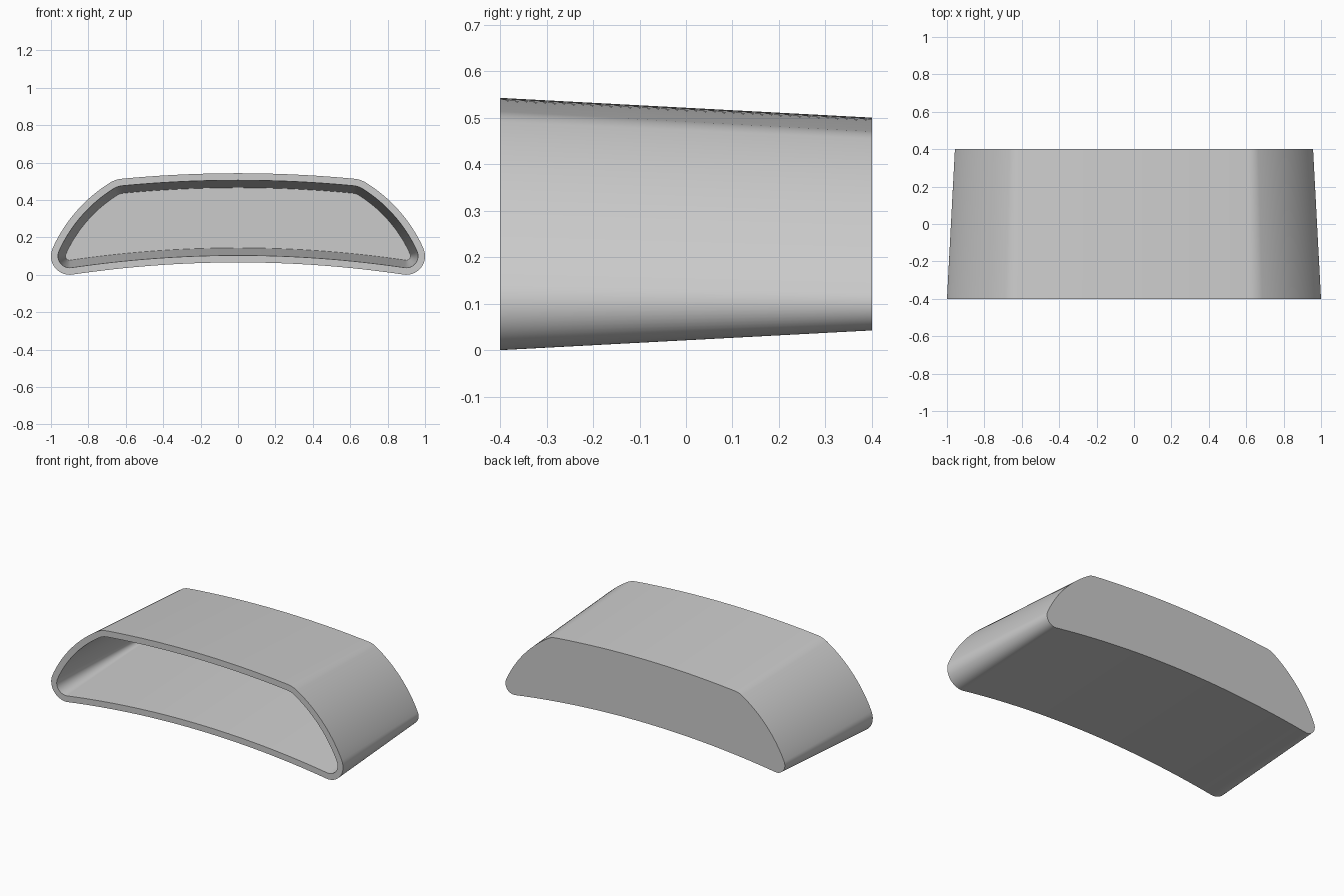
import bpy
import bmesh
from math import atan2, cos, sin, hypot, pi, radians

cube = bpy.data.objects.get("Cube")
if cube:
    bpy.data.objects.remove(cube, do_unlink=True)

# Arc centres of the right half of the cross-section (x, z)
CROWN = (0.0, -5.99)      # shared by the top and bottom arcs
SHOULDER = (0.607, 0.364)
FLANK = (0.262, -0.187)
TOE = (0.9, 0.1)
R_SHOULDER, R_FLANK, R_TOE = 0.15, 0.8, 0.1
WALL, DRAFT = 0.0375, 0.0425


def angle(a, b):
    return atan2(b[1] - a[1], b[0] - a[0])


def dist(a, b):
    return hypot(b[0] - a[0], b[1] - a[1])


def arc(centre, radius, start, end, steps):
    return [(centre[0] + radius * cos(start + (end - start) * i / steps),
             centre[1] + radius * sin(start + (end - start) * i / steps))
            for i in range(steps)]


def section(inset):
    """Closed tangent-arc outline, moved inwards by inset."""
    top = angle(CROWN, SHOULDER)
    upper = angle(FLANK, SHOULDER)
    lower = angle(FLANK, TOE)
    base = angle(CROWN, TOE)
    r_top = dist(CROWN, SHOULDER) + R_SHOULDER
    r_base = dist(CROWN, TOE) - R_TOE
    half = arc(CROWN, r_top - inset, pi / 2, top, 12)
    half += arc(SHOULDER, R_SHOULDER - inset, top, upper, 10)
    half += arc(FLANK, R_FLANK - inset, upper, lower, 18)
    half += arc(TOE, R_TOE - inset, lower, base - pi, 18)
    half += arc(CROWN, r_base + inset, base, pi / 2, 16)
    half.append((0.0, CROWN[1] + r_base + inset))
    return half + [(-x, z) for x, z in half[-2:0:-1]]


# Hollow tapered shell: pocket floor, pocket mouth, outer rim, outer back
bm = bmesh.new()
rings = []
for inset, y in ((WALL + 0.04, 0.36), (WALL, -0.4), (0.0, -0.4), (DRAFT, 0.4)):
    rings.append([bm.verts.new((x, y, z)) for x, z in section(inset)])
for a, b in zip(rings, rings[1:]):
    n = len(a)
    for i in range(n):
        j = (i + 1) % n
        bm.faces.new((a[i], a[j], b[j], b[i]))
bm.faces.new(rings[0])
bm.faces.new(rings[-1])
bmesh.ops.recalc_face_normals(bm, faces=bm.faces)

mesh = bpy.data.meshes.new("tapered_shell")
bm.to_mesh(mesh)
bm.free()
shell = bpy.data.objects.new("tapered_shell", mesh)
bpy.context.collection.objects.link(shell)

# Plain grey finish
grey = bpy.data.materials.new("light_grey")
grey.use_nodes = True
colour = (0.6, 0.6, 0.6, 1.0)
grey.diffuse_color = colour
grey.node_tree.nodes["Principled BSDF"].inputs["Base Color"].default_value = colour
mesh.materials.append(grey)

# Smooth walls with crisp rims
bpy.ops.object.select_all(action="DESELECT")
shell.select_set(True)
bpy.context.view_layer.objects.active = shell
bpy.ops.object.shade_smooth_by_angle(angle=radians(30))
